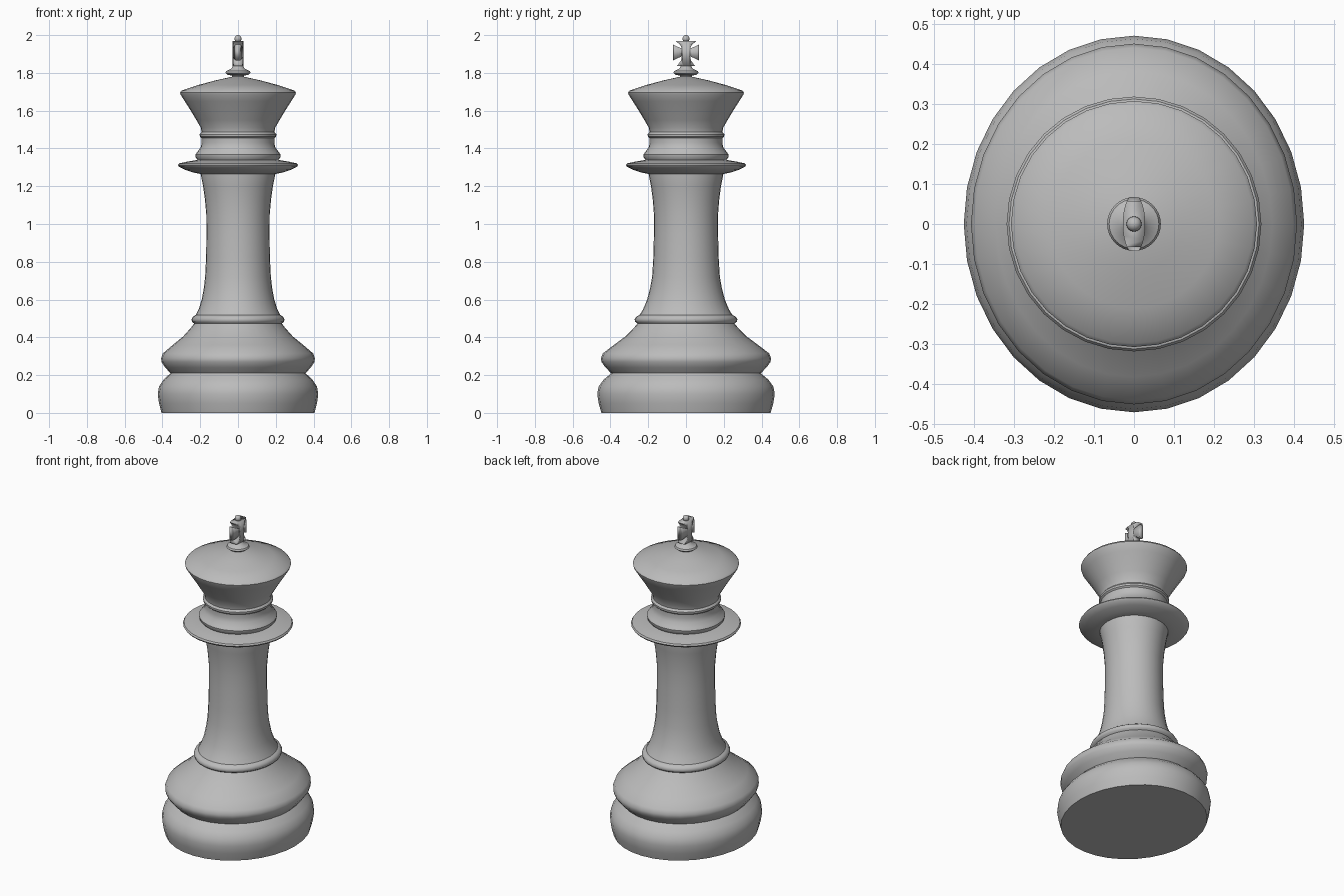
import bpy, bmesh, math

if "Cube" in bpy.data.objects:
    bpy.data.objects.remove(bpy.data.objects["Cube"])

grey = bpy.data.materials.new("warm_free_grey")
grey.name = "plain grey"
grey.diffuse_color = (0.5, 0.5, 0.5, 1)
grey.use_nodes = True
grey.node_tree.nodes["Principled BSDF"].inputs["Base Color"].default_value = grey.diffuse_color


def finish(name, bm, angle=35):
    bmesh.ops.recalc_face_normals(bm, faces=bm.faces)
    me = bpy.data.meshes.new(name)
    bm.to_mesh(me)
    bm.free()
    me.materials.append(grey)
    ob = bpy.data.objects.new(name, me)
    bpy.context.collection.objects.link(ob)
    bpy.ops.object.select_all(action='DESELECT')
    ob.select_set(True)
    bpy.context.view_layer.objects.active = ob
    bpy.ops.object.shade_smooth_by_angle(angle=math.radians(angle))
    return ob


def depth_ratio(z):
    # the lower part is deeper (y) than wide (x), the upper part is round
    if z <= 0.5:
        return 1.106
    if z <= 0.72:
        return 1.106 - 0.076 * (z - 0.5) / 0.22
    return max(1.0, 1.03 - 0.03 * (z - 0.72) / 0.5)


def lathe(name, profile, seg=32, angle=35):
    bm = bmesh.new()
    rings = []
    for r, z in profile:
        k = depth_ratio(z)
        rings.append([bm.verts.new((r * math.cos(2 * math.pi * i / seg),
                                    r * k * math.sin(2 * math.pi * i / seg), z))
                      for i in range(seg)])
    for a, b in zip(rings, rings[1:]):
        for i in range(seg):
            j = (i + 1) % seg
            bm.faces.new((a[i], a[j], b[j], b[i]))
    bm.faces.new(rings[0])
    bm.faces.new(rings[-1])
    return finish(name, bm, angle)


# two-tier foot with a bead on top
lathe("base", [(0.405, 0), (0.418, 0.05), (0.425, 0.10), (0.418, 0.14), (0.395, 0.175),
               (0.358, 0.21), (0.385, 0.24), (0.405, 0.27), (0.407, 0.29), (0.398, 0.315),
               (0.345, 0.36), (0.29, 0.405), (0.25, 0.45), (0.232, 0.473),
               (0.243, 0.482), (0.246, 0.495), (0.24, 0.508), (0.222, 0.52)], angle=45)

# slender column
lathe("shaft", [(0.225, 0.515), (0.208, 0.55), (0.192, 0.60), (0.181, 0.66), (0.174, 0.72),
                (0.169, 0.82), (0.167, 0.95), (0.168, 1.05), (0.175, 1.13), (0.185, 1.20),
                (0.198, 1.265), (0.198, 1.29)])

# wide collar disc
lathe("collar", [(0.198, 1.265), (0.235, 1.272), (0.28, 1.287), (0.312, 1.303),
                 (0.318, 1.312), (0.312, 1.321), (0.27, 1.33), (0.21, 1.34)])

# beaded neck and flaring head
lathe("head", [(0.21, 1.335), (0.224, 1.352), (0.226, 1.367), (0.215, 1.382), (0.198, 1.405),
               (0.192, 1.43), (0.193, 1.455), (0.202, 1.463), (0.203, 1.475), (0.193, 1.487),
               (0.197, 1.51), (0.22, 1.55), (0.25, 1.60), (0.282, 1.65), (0.304, 1.685),
               (0.307, 1.695), (0.298, 1.707), (0.21, 1.736), (0.12, 1.76), (0.03, 1.78)])

# small disc foot under the cross
lathe("finial_foot", [(0.03, 1.77), (0.032, 1.785), (0.055, 1.79), (0.067, 1.80),
                      (0.062, 1.81), (0.036, 1.822), (0.024, 1.842)])

# flared cross, cut to a lens-shaped plan
c = 1.908
quarter = [(0.022, c + 0.02), (0.03, c + 0.04), (0.057, c + 0.062)]
outline = [(0.048, 1.836), (0.026, c - 0.042), (0.022, c - 0.02), (0.068, c - 0.042),
           (0.068, c + 0.042)] + quarter
outline += [(-y, z) for y, z in reversed(outline)]
bm = bmesh.new()
face = bm.faces.new([bm.verts.new((-0.05, y, z)) for y, z in outline])
ext = bmesh.ops.extrude_face_region(bm, geom=[face])
bmesh.ops.translate(bm, vec=(0.1, 0, 0),
                    verts=[v for v in ext["geom"] if isinstance(v, bmesh.types.BMVert)])
cross = finish("cross", bm)

bm = bmesh.new()
bmesh.ops.create_cone(bm, cap_ends=True, segments=32, radius1=1, radius2=1, depth=0.4)
for v in bm.verts:
    v.co = (v.co.x * 0.028, v.co.y * 0.074, v.co.z + c)
cutter = finish("cross_cutter", bm)
cut = cross.modifiers.new("lens", 'BOOLEAN')
cut.operation = 'INTERSECT'
cut.solver = 'EXACT'
cut.object = cutter
bpy.context.view_layer.objects.active = cross
bpy.ops.object.modifier_apply(modifier=cut.name)
bpy.data.objects.remove(cutter)

# ball on top
bm = bmesh.new()
bmesh.ops.create_uvsphere(bm, u_segments=16, v_segments=10, radius=0.019)
bmesh.ops.translate(bm, verts=bm.verts, vec=(0, 0, 1.981))
finish("top_ball", bm, 60)
